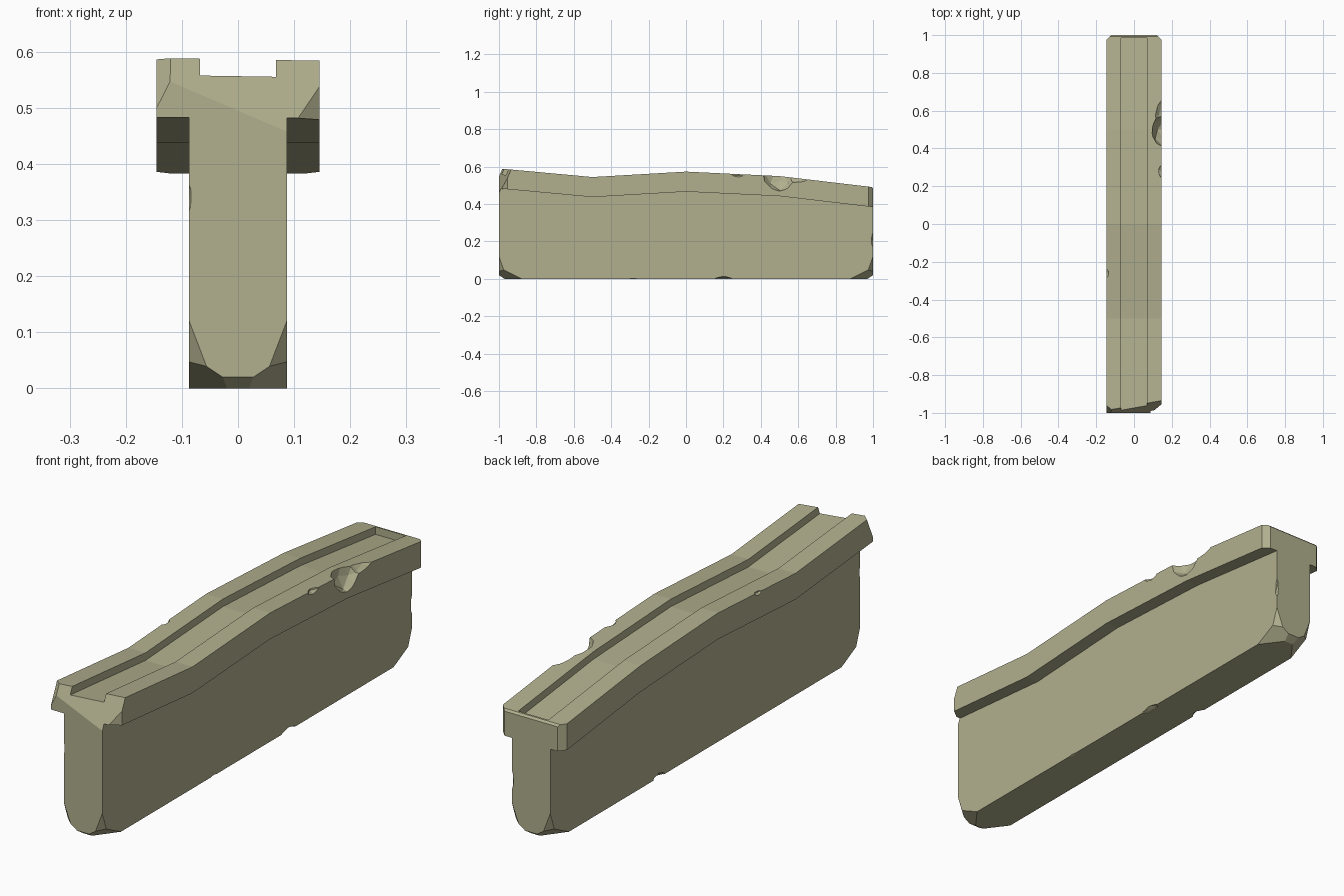
import bpy, bmesh, random
from mathutils import Vector

if "Cube" in bpy.data.objects:
    bpy.data.objects.remove(bpy.data.objects["Cube"])

random.seed(4)
W, B, G = 0.145, 0.087, 0.068          # half widths: cap, body, groove
CAP_T, G_DEPTH = 0.107, 0.031
PATH = [(-1, 0.59), (-0.5, 0.544), (0, 0.573), (0.5, 0.549), (1, 0.49)]


def loft(name, section, path):
    """Sweep a closed x/z section (function of top height) along y stations."""
    bm = bmesh.new()
    rings = [[bm.verts.new((x, y, z)) for x, z in section(t)] for y, t in path]
    n = len(rings[0])
    for a, b in zip(rings, rings[1:]):
        for i in range(n):
            j = (i + 1) % n
            bm.faces.new((a[i], a[j], b[j], b[i]))
    bm.faces.new(rings[0])
    bm.faces.new(rings[-1])
    bmesh.ops.recalc_face_normals(bm, faces=bm.faces)
    me = bpy.data.meshes.new(name)
    bm.to_mesh(me)
    bm.free()
    ob = bpy.data.objects.new(name, me)
    bpy.context.collection.objects.link(ob)
    return ob


def shave(bm, p, q, r, inside=Vector((0, 0, 0.3))):
    """Slice off everything beyond the plane through three points."""
    p, q, r = Vector(p), Vector(q), Vector(r)
    no = (q - p).cross(r - p).normalized()
    if (inside - p).dot(no) > 0:
        no = -no
    geom = bm.verts[:] + bm.edges[:] + bm.faces[:]
    bmesh.ops.bisect_plane(bm, geom=geom, dist=1e-5, plane_co=p, plane_no=no,
                           clear_outer=True)
    bmesh.ops.holes_fill(bm, edges=[e for e in bm.edges if e.is_boundary], sides=0)


def cut(ob, cutter):
    m = ob.modifiers.new("cut", 'BOOLEAN')
    m.operation, m.solver, m.object = 'DIFFERENCE', 'EXACT', cutter
    bpy.context.view_layer.objects.active = ob
    bpy.ops.object.modifier_apply(modifier=m.name)
    bpy.data.objects.remove(cutter)


def chip(ob, loc, radii, sub=2):
    """Faceted bite out of an edge."""
    bpy.ops.mesh.primitive_ico_sphere_add(subdivisions=sub, radius=1)
    c = bpy.context.object
    for v in c.data.vertices:
        k = random.uniform(0.93, 1.05)
        v.co = [l + a * r * k for l, a, r in zip(loc, v.co, radii)]
    cut(ob, c)


# wall with wider cap: T section swept along the wavy top line
wall = loft("stone_wall", lambda t: [(-B, 0), (B, 0), (B, t - CAP_T), (W, t - CAP_T),
                                     (W, t), (-W, t), (-W, t - CAP_T), (-B, t - CAP_T)], PATH)
bm = bmesh.new()
bm.from_mesh(wall.data)

# worn lower corners and lower end edges
for sy in (-1, 1):
    for sx in (-1, 1):
        for a, b, c in ((0.046, 0.042, 0.12), (0.09, 0.12, 0.06)):
            shave(bm, (sx * (B - a), sy, 0), (sx * B, sy * (1 - b), 0), (sx * B, sy, c))
    shave(bm, (0, sy, 0.02), (0.1, sy, 0.02), (0, sy * 0.97, 0))

# broken front top slope and chipped cap corners
shave(bm, (-0.07, -1, 0.525), (0.07, -1, 0.465), (0, -0.96, 0.588))
shave(bm, (0.09, -1, 0), (0.09, -1, 1), (W, -0.955, 0))
shave(bm, (-W, -0.96, 0.588), (-0.1, -1, 0.588), (-W, -1, 0.5))
for sx in (-1, 1):
    shave(bm, (sx * 0.12, 1, 0), (sx * 0.12, 1, 1), (sx * W, 0.975, 0))
shave(bm, (0, 1, 0.483), (0.1, 1, 0.483), (0, 0.992, 0.491))
bmesh.ops.recalc_face_normals(bm, faces=bm.faces)
bm.to_mesh(wall.data)
bm.free()

# groove along the top, open at the front
groove = [(-1.1, 0.599)] + PATH[1:4] + [(0.985, 0.4918)]
cut(wall, loft("groove_cutter", lambda t: [(-G, t - G_DEPTH), (G, t - G_DEPTH),
                                           (G, t + 0.1), (-G, t + 0.1)], groove))

# chips: large bite on the right cap edge, then small nicks
chip(wall, (0.165, 0.50, 0.565), (0.075, 0.095, 0.105))
chip(wall, (0.16, 0.58, 0.565), (0.055, 0.105, 0.055))
chip(wall, (0.15, 0.28, 0.563), (0.025, 0.04, 0.022), 1)
chip(wall, (-0.15, -0.26, 0.562), (0.02, 0.03, 0.02), 1)
chip(wall, (0.092, 0.2, -0.005), (0.03, 0.06, 0.02), 1)
chip(wall, (0.092, -0.28, -0.008), (0.02, 0.04, 0.014), 1)
chip(wall, (-0.092, 0.3, -0.005), (0.025, 0.04, 0.025), 1)
chip(wall, (0.09, 1.003, 0.21), (0.012, 0.014, 0.055), 1)
chip(wall, (-0.09, -1.003, 0.34), (0.008, 0.012, 0.035), 1)

# pale stone
mat = bpy.data.materials.new("pale_stone")
mat.diffuse_color = (0.44, 0.43, 0.27, 1)
mat.use_nodes = True
mat.node_tree.nodes["Principled BSDF"].inputs["Base Color"].default_value = mat.diffuse_color
wall.data.materials.clear()
wall.data.materials.append(mat)
for p in wall.data.polygons:
    p.material_index = 0
    p.use_smooth = False
